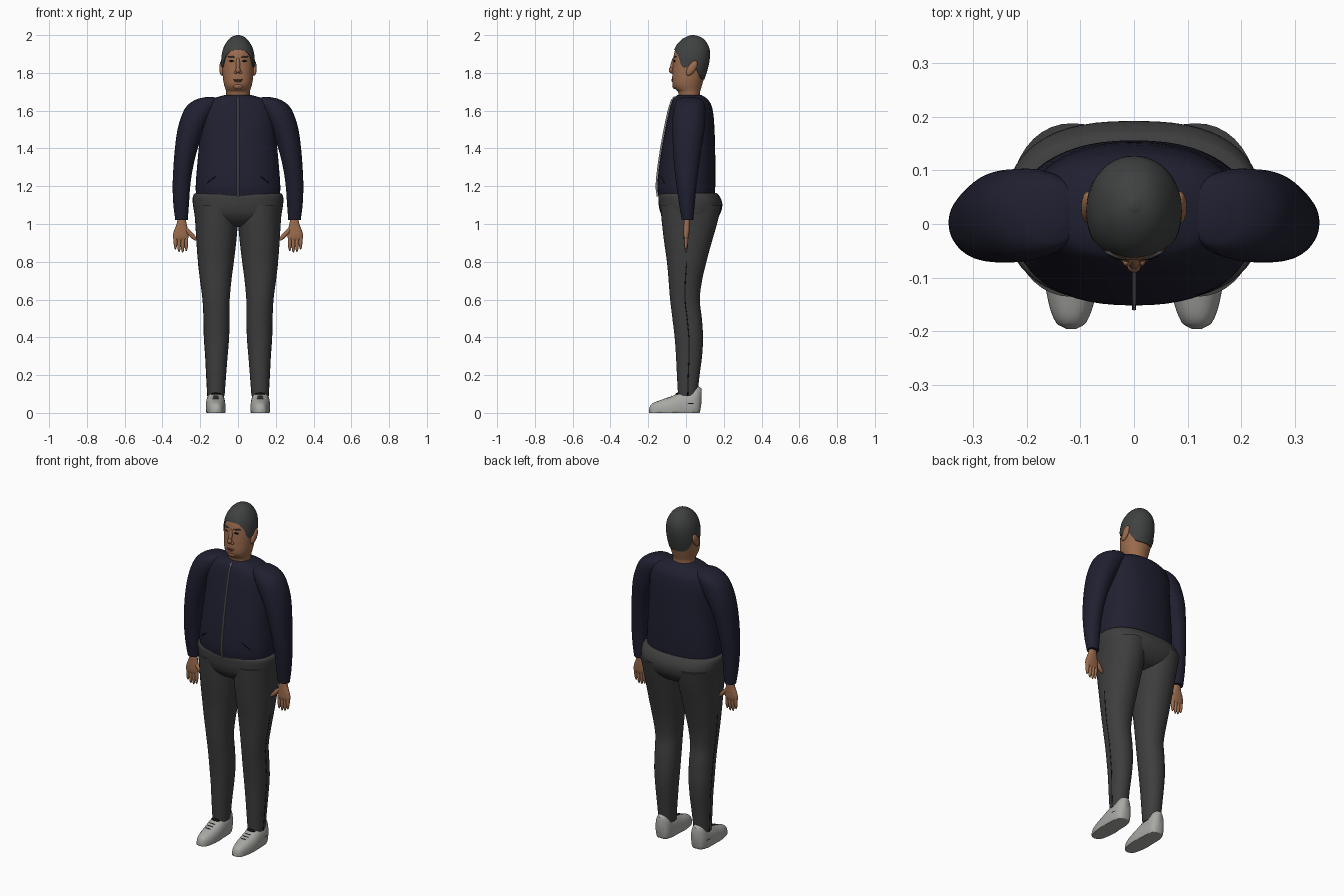
import bpy, bmesh, math
from mathutils import Vector

if "Cube" in bpy.data.objects:
    bpy.data.objects.remove(bpy.data.objects["Cube"])


def material(name, r, g, b):
    m = bpy.data.materials.new(name)
    m.use_nodes = True
    m.diffuse_color = (r, g, b, 1)
    shader = m.node_tree.nodes["Principled BSDF"]
    shader.inputs["Base Color"].default_value = (r, g, b, 1)
    shader.inputs["Roughness"].default_value = 0.8
    return m


SKIN = material("skin", .33, .15, .075)
HAIR = material("hair", .05, .052, .052)
JACKET = material("navy jacket", .014, .014, .03)
TROUSERS = material("charcoal trousers", .048, .048, .048)
SHOES = material("grey shoes", .39, .39, .37)
ZIP = material("zip grey", .25, .25, .25)
DARK = material("dark line", .006, .006, .006)
LIPS = material("lips", .24, .09, .055)


def finish(name, bm, mat):
    bmesh.ops.recalc_face_normals(bm, faces=bm.faces)
    mesh = bpy.data.meshes.new(name)
    bm.to_mesh(mesh)
    bm.free()
    ob = bpy.data.objects.new(name, mesh)
    bpy.context.collection.objects.link(ob)
    mesh.materials.append(mat)
    bpy.ops.object.select_all(action="DESELECT")
    ob.select_set(True)
    bpy.context.view_layer.objects.active = ob
    bpy.ops.object.shade_smooth_by_angle(angle=math.radians(50))
    return ob


def sample(rows, key):
    """Smooth interpolation of a row table by its first column."""
    up = rows[-1][0] > rows[0][0]
    i = 0
    while i < len(rows) - 2 and (key > rows[i + 1][0]) == up:
        i += 1
    p, q = rows[i], rows[i + 1]
    before, after = rows[max(i - 1, 0)], rows[min(i + 2, len(rows) - 1)]
    h = q[0] - p[0]
    t = min(max((key - p[0]) / h, 0), 1)
    out = []
    for c in range(1, len(p)):
        m0 = (q[c] - before[c]) / (q[0] - before[0]) * h
        m1 = (after[c] - p[c]) / (after[0] - p[0]) * h
        out.append((2*t**3 - 3*t*t + 1) * p[c] + (t**3 - 2*t*t + t) * m0
                   + (3*t*t - 2*t**3) * q[c] + (t**3 - t*t) * m1)
    return out


def oval(bounds, t, e):
    """Point on a superellipse; t = 0 is the front, rising towards +x."""
    x0, x1, y0, y1 = bounds
    s, c = math.sin(t), math.cos(t)
    u = math.copysign(abs(s) ** (2 / e), s)
    v = -math.copysign(abs(c) ** (2 / e), c)
    return (x0 + x1 + u * (x1 - x0)) / 2, (y0 + y1 + v * (y1 - y0)) / 2


def skin_rings(bm, rings, cap_start=True):
    loops = [[bm.verts.new(co) for co in ring] for ring in rings]
    n = len(loops[0])
    for a, b in zip(loops, loops[1:]):
        for j in range(n):
            bm.faces.new((a[j], a[(j + 1) % n], b[(j + 1) % n], b[j]))
    if cap_start:
        bm.faces.new(loops[0])
    bm.faces.new(loops[-1])


def loft(name, mat, rows, e=2, side=1, along_y=False, n=40, steps=4):
    rings = []
    keys = [p[0] + (q[0] - p[0]) * k / steps
            for p, q in zip(rows, rows[1:]) for k in range(steps)]
    for key in keys + [rows[-1][0]]:
        b = sample(rows, key)
        pts = [oval(b, math.tau * j / n, e) for j in range(n)]
        rings.append([(side * x, key, max(v, 0)) if along_y
                      else (side * x, v, key) for x, v in pts])
    bm = bmesh.new()
    skin_rings(bm, rings)
    return finish(name, bm, mat)


def blob(name, mat, a, b, r, flat=1, side=1):
    """Ellipsoid from a to b, scaled in depth by flat."""
    a, b = Vector(a), Vector(b)
    mid, rot = (a + b) / 2, (b - a).to_track_quat("Z", "Y")
    bm = bmesh.new()
    bmesh.ops.create_uvsphere(bm, u_segments=16, v_segments=10, radius=1)
    for v in bm.verts:
        p = rot @ Vector((v.co.x * r, v.co.y * r, v.co.z * (b - a).length / 2))
        v.co = (side * (mid.x + p.x), mid.y + p.y * flat, mid.z + p.z)
    return finish(name, bm, mat)


def centred(rows):
    return [(z, -w, w, f, b) for z, w, f, b in rows]


# Head and neck
head = centred([
    (1.66, .062, -.037, .075), (1.70, .063, -.042, .075), (1.715, .067, -.058, .079),
    (1.735, .073, -.07, .085), (1.76, .078, -.073, .092), (1.80, .082, -.072, .105),
    (1.84, .084, -.07, .115), (1.88, .083, -.067, .121), (1.92, .076, -.058, .12),
    (1.95, .063, -.043, .109), (1.975, .045, -.018, .09), (1.988, .027, .005, .068),
    (1.994, .008, .025, .045)])
loft("head", SKIN, head, e=2.1)

# Hair cap that starts at a hairline running round the head
hairline = [(0, 1.922), (.5, 1.915), (.85, 1.885), (1.15, 1.832), (1.45, 1.835),
            (1.8, 1.84), (2.1, 1.80), (2.5, 1.77), (3.15, 1.765)]
cols, levels = 64, 20
rings = []
for k in range(-1, levels + 1):
    ring = []
    for j in range(cols):
        t = math.tau * j / cols
        low = sample(hairline, min(t, math.tau - t))[0]
        z = low + (1.994 - low) * math.sin(max(k, 0) / levels * math.pi / 2)
        x, y = oval(sample(head, z), t, 2.1)
        grow = .97 if k < 0 else 1.06
        ring.append((x * grow, .028 + (y - .028) * grow, z + .006 * max(k, 0) / levels))
    rings.append(ring)
bm = bmesh.new()
skin_rings(bm, rings, cap_start=False)
finish("hair", bm, HAIR)

# Face
blob("nose_bridge", SKIN, (0, -.062, 1.885), (0, -.08, 1.80), .011)
blob("nose_tip", SKIN, (0, -.078, 1.832), (0, -.078, 1.798), .013)
blob("upper_lip", LIPS, (-.027, -.067, 1.765), (.027, -.067, 1.765), .005, 1.8)
blob("mouth_line", DARK, (-.024, -.074, 1.761), (.024, -.074, 1.761), .0015)
blob("lower_lip", LIPS, (-.022, -.067, 1.756), (.022, -.067, 1.756), .006, 1.6)
blob("chin", SKIN, (-.028, -.057, 1.73), (.028, -.057, 1.73), .016)

# Jacket body with its zip
torso = centred([
    (1.145, .222, -.146, .152), (1.2, .224, -.152, .155), (1.3, .217, -.143, .156),
    (1.4, .208, -.128, .154), (1.5, .2, -.11, .151), (1.58, .196, -.093, .145),
    (1.63, .18, -.08, .134), (1.66, .145, -.068, .115), (1.675, .1, -.055, .095),
    (1.684, .066, -.045, .08)])
loft("jacket_body", JACKET, torso, e=2.3, n=56)
loft("zip", ZIP, [(z, -.004, .004, f - .009, f + .01)
                  for z, w0, w, f, b in torso[:-1]], e=6, n=16)


def on_torso(x, z):
    w0, w, f, b = sample(torso, z)
    return (x, (f + b) / 2 - (b - f) / 2 * (1 - (x / w) ** 2.3) ** (1 / 2.3), z)


# Trouser seat and waist
loft("trouser_seat", TROUSERS, centred([
    (1.165, .22, -.135, .158), (1.155, .236, -.145, .172), (1.12, .24, -.146, .19),
    (1.08, .235, -.141, .19), (1.04, .222, -.125, .172), (1.0, .16, -.085, .13),
    (.985, .08, -.04, .08)]), e=2.5, n=56)

arm = [
    (1.672, .13, .17, -.01, .045), (1.662, .1, .215, -.04, .08),
    (1.63, .1, .266, -.06, .1), (1.58, .13, .296, -.07, .103), (1.5, .175, .32, -.072, .098),
    (1.4, .213, .334, -.069, .082), (1.3, .238, .342, -.062, .068),
    (1.2, .253, .346, -.05, .055), (1.1, .26, .342, -.036, .046), (1.02, .266, .332, -.022, .038)]
leg = [
    (1.1, -.005, .234, -.136, .188), (1.0, .001, .226, -.127, .164),
    (.9, .01, .22, -.115, .135), (.8, .022, .212, -.101, .108), (.7, .035, .2, -.092, .085),
    (.6, .044, .187, -.084, .073), (.5, .045, .182, -.072, .084), (.4, .047, .18, -.06, .09),
    (.3, .055, .173, -.053, .085), (.2, .063, .168, -.048, .072), (.09, .071, .162, -.042, .06)]
palm = [
    (1.04, .278, .318, -.01, .022), (1.0, .272, .325, -.012, .02), (.96, .263, .34, -.013, .018),
    (.93, .262, .345, -.012, .015), (.915, .27, .338, -.008, .01)]
shoe = [
    (-.196, .108, .126, 0, .02), (-.185, .09, .145, -.03, .045), (-.14, .073, .161, -.04, .066),
    (-.08, .066, .169, -.04, .086), (-.03, .067, .17, -.04, .108), (.02, .069, .168, -.04, .12),
    (.05, .073, .163, -.035, .14), (.07, .083, .152, -.01, .138), (.082, .1, .135, .05, .13)]

for side, s in (("left_", 1), ("right_", -1)):
    # Sleeve and hand
    loft(side + "sleeve", JACKET, arm, side=s, e=2.1)
    loft(side + "palm", SKIN, palm, side=s, e=2.3, n=24)
    for i, tip in enumerate((.856, .848, .85, .865)):
        x = .274 + .019 * i
        blob(f"{side}finger_{i + 1}", SKIN, (x, .003, .965), (x, -.001, tip), .0105, side=s)
    blob(side + "thumb", SKIN, (.288, .003, .985), (.218, -.005, .912), .013, side=s)

    # Trouser leg with its outer seam
    loft(side + "trouser_leg", TROUSERS, leg, side=s, e=2.15)
    loft(side + "trouser_seam", DARK,
         [(z, w - .01, w + .001, (f + b) / 2 - .003, (f + b) / 2 + .003)
          for z, w0, w, f, b in leg[3:]], side=s, e=6, n=12)

    # Shoe with opening, laces and side mark
    loft(side + "shoe", SHOES, shoe, side=s, e=2.4, along_y=True)
    blob(side + "shoe_opening", DARK, (.09, -.045, .1), (.145, -.045, .1), .007, 1.5, side=s)
    for y, z in ((-.075, .089), (-.095, .082), (-.115, .075)):
        blob(side + "lace", DARK, (.1, y, z), (.135, y, z), .002, side=s)
    blob(side + "shoe_mark", DARK, (.166, 0, .05), (.163, .045, .05), .004, side=s)

    # Jacket pocket
    blob(side + "pocket_line", DARK, on_torso(.165, 1.215), on_torso(.115, 1.255), .0035, side=s)

    # Ear, eye, brow and nostril wing
    blob(side + "ear", SKIN, (.086, .042, 1.865), (.086, .02, 1.785), .013, 1.8, side=s)
    blob(side + "brow", HAIR, (.014, -.066, 1.884), (.055, -.051, 1.886), .0045, side=s)
    blob(side + "eye", DARK, (.02, -.066, 1.863), (.047, -.057, 1.863), .0045, side=s)
    blob(side + "nostril", SKIN, (.003, -.073, 1.803), (.021, -.069, 1.803), .008, side=s)
